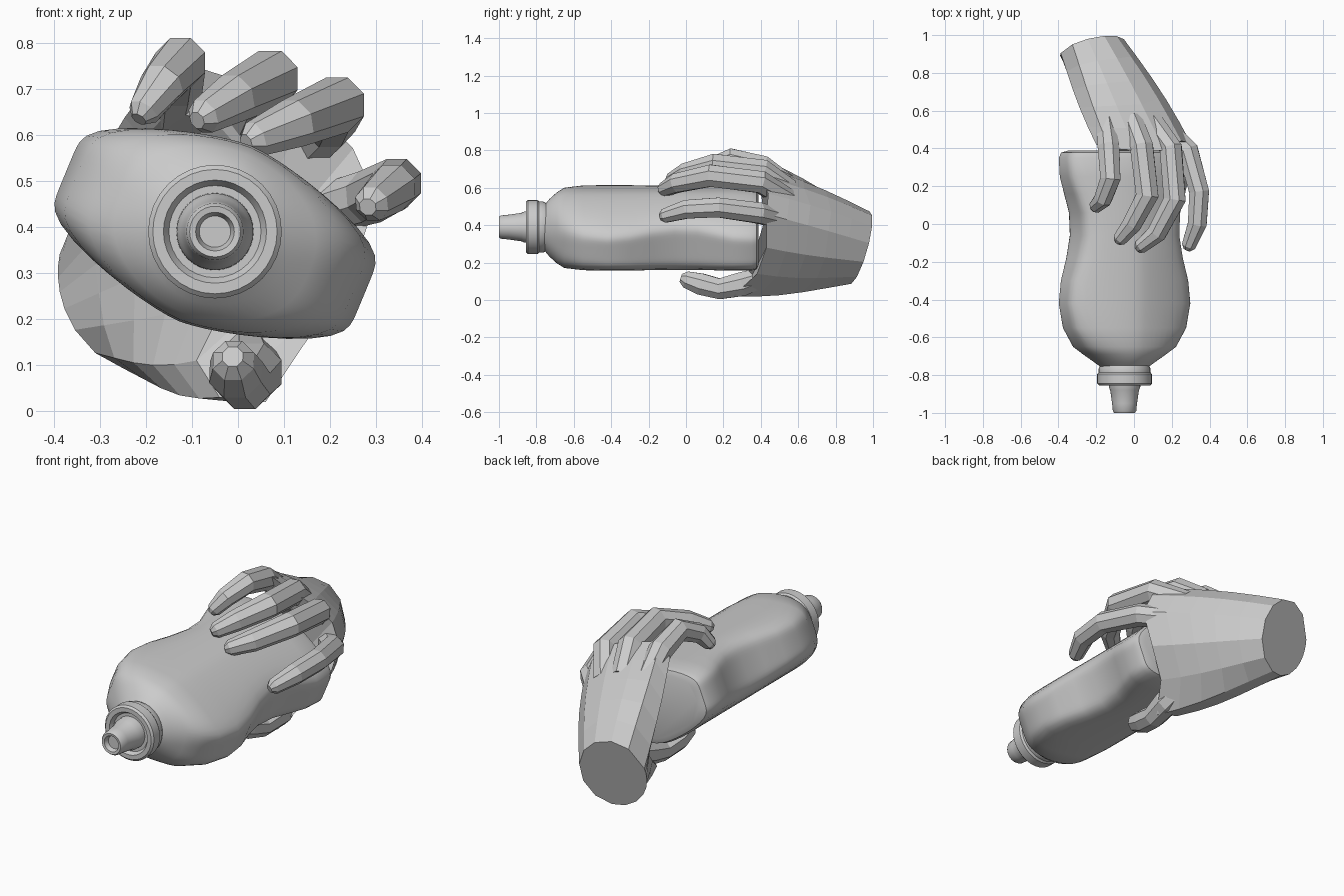
import bpy, bmesh, math
from mathutils import Vector, Matrix

if "Cube" in bpy.data.objects:
    bpy.data.objects.remove(bpy.data.objects["Cube"])

grey = bpy.data.materials.new("plain_grey")
grey.use_nodes = True
grey.diffuse_color = (0.6, 0.6, 0.6, 1)
grey.node_tree.nodes["Principled BSDF"].inputs["Base Color"].default_value = (0.6, 0.6, 0.6, 1)

AXIS = Vector((-0.05, 0, 0.39))      # centre line of the bottle


def loft(name, rings, smooth=False, caps=(True, True), pair_end=False):
    """Skin a list of equal rings of points into one closed object."""
    bm = bmesh.new()
    rows = [[bm.verts.new(p) for p in ring] for ring in rings]
    n = len(rows[0])
    for a, b in zip(rows, rows[1:]):
        for i in range(n):
            j = (i + 1) % n
            bm.faces.new((a[i], a[j], b[j], b[i]))
    if caps[0]:
        bm.faces.new(rows[0][::-1])
    if caps[1]:
        bm.faces.new(rows[-1])
    if pair_end:                      # fold the end across a crescent ring
        e = rows[-1]
        for i in range(n // 2 - 1):
            bm.faces.new((e[i], e[i + 1], e[n - 2 - i], e[n - 1 - i]))
    bmesh.ops.recalc_face_normals(bm, faces=bm.faces)
    mesh = bpy.data.meshes.new(name)
    bm.to_mesh(mesh)
    bm.free()
    ob = bpy.data.objects.new(name, mesh)
    bpy.context.collection.objects.link(ob)
    mesh.materials.append(grey)
    if smooth:
        bpy.ops.object.select_all(action="DESELECT")
        ob.select_set(True)
        bpy.context.view_layer.objects.active = ob
        bpy.ops.object.shade_smooth_by_angle(angle=math.radians(35))
    return ob


def bottle_ring(y, w, t, e, n=64):
    """Barrel-shaped section with rounded corners, tilted about the bottle axis."""
    tilt = Matrix.Rotation(math.radians(22.5), 3, "Y")
    ring = []
    for k in range(n):
        a = math.tau * k / n
        c, s = math.cos(a), math.sin(a)
        r = (abs(c) ** e + abs(s) ** e) ** (-1 / e)
        u = w * r * c
        v = t * r * s * (1 - 0.5 * (abs(u) / 0.36) ** 1.5)
        ring.append(AXIS + tilt @ Vector((u, 0, v)) + Vector((0, y, -0.004)))
    return ring


def lathe(name, profile, n=32):
    """Turn (y, radius) pairs about the bottle axis."""
    rings = [[AXIS + Vector((r * math.cos(math.tau * k / n), y, r * math.sin(math.tau * k / n)))
              for k in range(n)] for y, r in profile]
    return loft(name, rings, smooth=True)


def finger(name, path, n=8):
    """Faceted tapering tube through (x, y, z, radius) points, with a blunt tip."""
    pts = [Vector(p[:3]) for p in path]
    radii = [p[3] for p in path]
    end = (pts[-1] - pts[-2]).normalized()
    pts.append(pts[-1] + end * radii[-1] * 0.6)
    radii.append(radii[-1] * 0.5)
    rings = []
    for i, p in enumerate(pts):
        d = pts[min(i + 1, len(pts) - 1)] - pts[max(i - 1, 0)]
        q = d.to_track_quat("Y", "Z")
        rings.append([p + q @ Vector((radii[i] * math.cos(math.tau * (k + 0.5) / n), 0,
                                      radii[i] * math.sin(math.tau * (k + 0.5) / n)))
                      for k in range(n)])
    return loft(name, rings)


# Bottle body: y, half width, half thickness, squareness
body = [(-0.76, 0.125, 0.12, 2), (-0.73, 0.165, 0.155, 2.2), (-0.69, 0.22, 0.185, 2.8),
        (-0.65, 0.27, 0.202, 4), (-0.55, 0.325, 0.206, 6), (-0.42, 0.35, 0.206, 7),
        (-0.3, 0.336, 0.206, 7), (-0.18, 0.3, 0.206, 7), (-0.06, 0.276, 0.206, 7),
        (0.06, 0.282, 0.206, 7), (0.16, 0.315, 0.206, 7), (0.25, 0.343, 0.206, 7),
        (0.35, 0.35, 0.206, 7), (0.378, 0.338, 0.196, 6), (0.388, 0.305, 0.168, 5)]
loft("bottle_body", [bottle_ring(*row) for row in body], smooth=True)

# Screw collar with a recessed front
lathe("bottle_collar", [(-0.74, 0.125), (-0.765, 0.137), (-0.785, 0.137), (-0.795, 0.145),
                        (-0.845, 0.145), (-0.855, 0.135), (-0.855, 0.112), (-0.835, 0.1)])

# Tapered nozzle with a dished tip
lathe("bottle_nozzle", [(-0.8, 0.085), (-0.865, 0.083), (-0.88, 0.076), (-0.95, 0.066),
                        (-0.99, 0.062), (-1.0, 0.055), (-0.998, 0.042), (-0.975, 0.034)])

# Palm: slanted wrist oval blended into a crescent of knuckles and thumb heel
knuckles = [(-0.2, 0.42, 0.7), (-0.13, 0.4, 0.76), (0.01, 0.39, 0.715), (0.16, 0.39, 0.665),
            (0.25, 0.44, 0.57), (0.3, 0.43, 0.46), (0.24, 0.43, 0.28), (0.14, 0.38, 0.14),
            (0.06, 0.25, 0.02), (-0.04, 0.3, 0.03), (-0.09, 0.41, 0.11), (-0.02, 0.44, 0.25),
            (0.02, 0.46, 0.4), (0.02, 0.45, 0.55), (-0.05, 0.43, 0.63), (-0.15, 0.42, 0.65)]
wrist_angles = (165, 125, 95, 65, 38, 10, -20, -50, -80, -103, -125, -145, -160, -171, -180, -188)
lean = Matrix.Rotation(math.radians(-20), 3, "Y")
wrist = []
for degrees in wrist_angles:
    a = math.radians(degrees - 20)
    d = lean @ Vector((0.167 * math.cos(a), 0, 0.198 * math.sin(a)))
    wrist.append(Vector((-0.22 + d.x, 0.93 + 0.25 * d.x + 0.29 * d.z, 0.28 + d.z)))
palm = []
for t in (0, 0.2, 0.4, 0.6, 0.8, 1):
    ring = [w.lerp(Vector(p), t) for w, p in zip(wrist, knuckles)]
    middle = sum(ring, Vector()) / len(ring)
    swell = 1 + 0.07 * math.sin(math.pi * t)
    palm.append([middle + (p - middle) * swell for p in ring])
loft("palm_and_wrist", palm, caps=(True, False), pair_end=True)

# Fingers and thumb curling around the bottle
finger("inner_finger", [(-0.15, 0.55, 0.62, 0.05), (-0.135, 0.41, 0.715, 0.062),
                        (-0.125, 0.24, 0.757, 0.058), (-0.165, 0.13, 0.71, 0.05),
                        (-0.205, 0.09, 0.65, 0.036)])
finger("second_finger", [(-0.01, 0.55, 0.59, 0.06), (0.04, 0.41, 0.69, 0.066),
                         (0.07, 0.15, 0.722, 0.065), (-0.01, 0.0, 0.68, 0.055),
                         (-0.075, -0.08, 0.64, 0.04)])
finger("third_finger", [(0.1, 0.54, 0.54, 0.06), (0.195, 0.4, 0.63, 0.064),
                        (0.215, 0.13, 0.665, 0.064), (0.12, -0.05, 0.625, 0.055),
                        (0.035, -0.12, 0.59, 0.04)])
finger("outer_finger", [(0.16, 0.52, 0.43, 0.055), (0.285, 0.39, 0.465, 0.06),
                        (0.345, 0.17, 0.495, 0.057), (0.335, 0.0, 0.485, 0.054),
                        (0.29, -0.115, 0.45, 0.04)])
finger("thumb", [(0.02, 0.46, 0.14, 0.05), (0.03, 0.3, 0.085, 0.07),
                 (0.015, 0.18, 0.06, 0.06), (-0.005, 0.08, 0.085, 0.062),
                 (-0.01, 0.0, 0.11, 0.048)])
